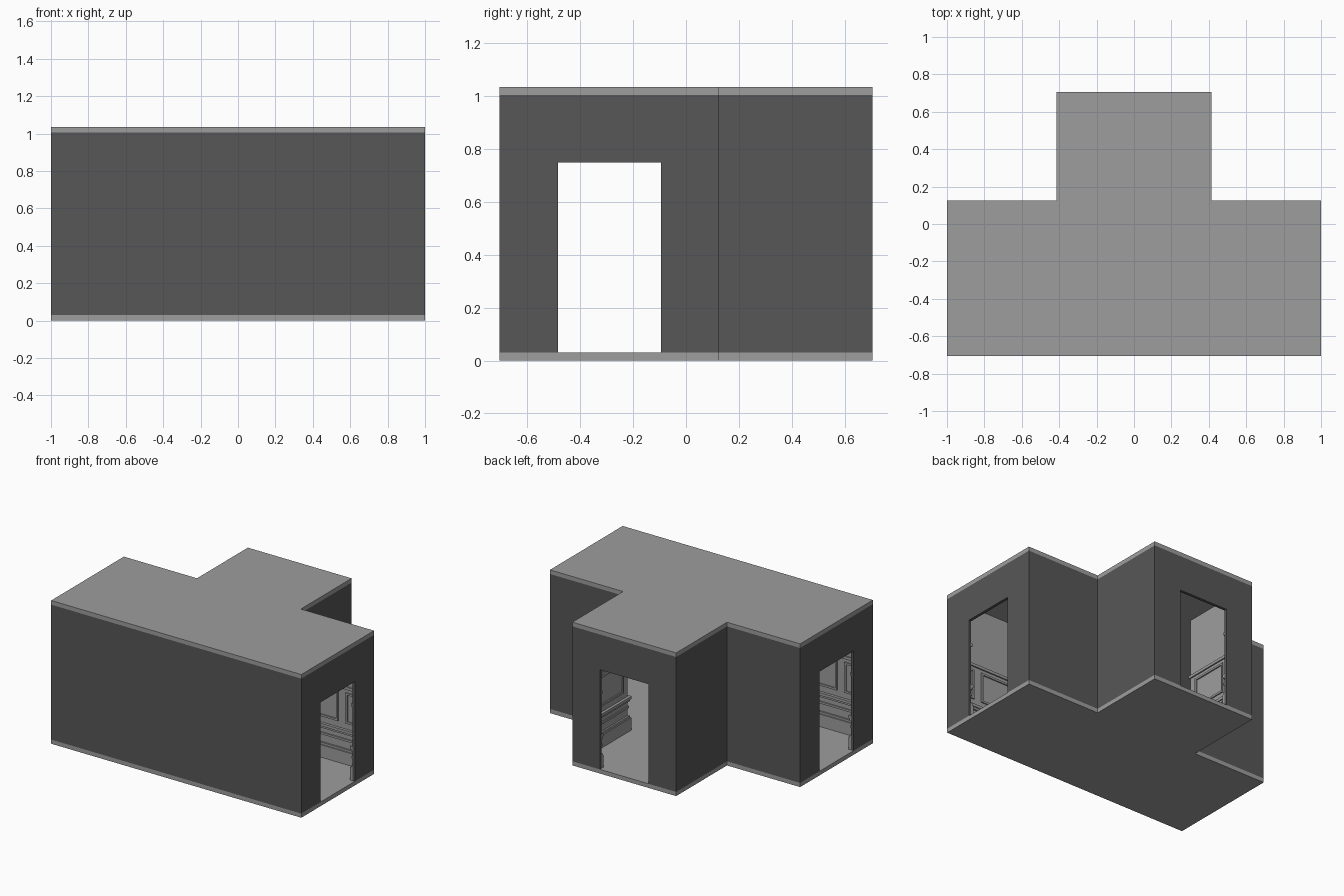
import bpy, bmesh
from mathutils import Vector

if "Cube" in bpy.data.objects:
    bpy.data.objects.remove(bpy.data.objects["Cube"])


def material(name, value):
    m = bpy.data.materials.new(name)
    m.use_nodes = True
    colour = (value, value, value, 1)
    m.diffuse_color = colour
    m.node_tree.nodes["Principled BSDF"].inputs["Base Color"].default_value = colour
    return m


LIGHT = material("light grey plaster", 0.34)
DARK = material("dark grey shell", 0.095)

FLOOR, CEILING, TOP = 0.03, 1.005, 1.035
THICK, DOOR_TOP, DOOR_HALF = 0.02, 0.75, 0.195

# T-shaped plan, counter-clockwise; half is mirrored
half = [(1, -0.705), (1, 0.125), (0.415, 0.125), (0.415, 0.705)]
plan = [Vector(p) for p in half + [(-x, y) for x, y in reversed(half)]]
DOOR_EDGES = (0, 3, 6)
N = len(plan)


def direction(i):
    return (plan[(i + 1) % N] - plan[i % N]).normalized()


def inward(i):
    d = direction(i)
    return Vector((-d.y, d.x))


def reflex(i):
    return direction(i - 1).cross(direction(i)) < 0


inner = [plan[i] + THICK * (inward(i - 1) + inward(i)) for i in range(N)]


def finish(name, bm, mats):
    mesh = bpy.data.meshes.new(name)
    bm.to_mesh(mesh)
    bm.free()
    for m in mats:
        mesh.materials.append(m)
    ob = bpy.data.objects.new(name, mesh)
    bpy.context.scene.collection.objects.link(ob)
    return ob


# Floor and ceiling slabs
def slab(name, z0, z1):
    bm = bmesh.new()
    face = bm.faces.new([bm.verts.new((p.x, p.y, z0)) for p in plan])
    ext = bmesh.ops.extrude_face_region(bm, geom=[face])
    moved = [v for v in ext["geom"] if isinstance(v, bmesh.types.BMVert)]
    bmesh.ops.translate(bm, verts=moved, vec=(0, 0, z1 - z0))
    bmesh.ops.recalc_face_normals(bm, faces=bm.faces)
    finish(name, bm, [LIGHT])


slab("floor_slab", 0, FLOOR)
slab("ceiling_slab", CEILING, TOP)

# Walls: dark outside, light inside, with a doorway at each end
bm = bmesh.new()


def quad(a, b, z0, z1, mat):
    f = bm.faces.new([bm.verts.new((p.x, p.y, z))
                      for p, z in ((a, z0), (b, z0), (b, z1), (a, z1))])
    f.material_index = mat


for i in range(N):
    a, b, c, d = plan[i], plan[(i + 1) % N], inner[i], inner[(i + 1) % N]
    if i not in DOOR_EDGES:
        quad(a, b, FLOOR, CEILING, 0)
        quad(d, c, FLOOR, CEILING, 1)
        continue
    mid, step, deep = (a + b) / 2, direction(i) * DOOR_HALF, inward(i) * THICK
    j, k = mid - step, mid + step
    for p, q, z in ((a, j, FLOOR), (j, k, DOOR_TOP), (k, b, FLOOR)):
        quad(p, q, z, CEILING, 0)
    for p, q, z in ((d, k + deep, FLOOR), (k + deep, j + deep, DOOR_TOP),
                    (j + deep, c, FLOOR)):
        quad(p, q, z, CEILING, 1)
    # Door reveals
    quad(j, j + deep, FLOOR, DOOR_TOP, 0)
    quad(k + deep, k, FLOOR, DOOR_TOP, 0)
    bm.faces.new([bm.verts.new((p.x, p.y, DOOR_TOP))
                  for p in (j, j + deep, k + deep, k)])
bmesh.ops.remove_doubles(bm, verts=bm.verts, dist=0.0001)
finish("walls", bm, [DARK, LIGHT])


# Interior mouldings: bars running along the inner wall faces
def bar(bm, i, u0, u1, z0, z1, depth):
    d, n, o = direction(i), inward(i), inner[i]
    ring = [o + d * u0, o + d * u1, o + d * u1 + n * depth, o + d * u0 + n * depth]
    lo = [bm.verts.new((p.x, p.y, z0)) for p in ring]
    hi = [bm.verts.new((p.x, p.y, z1)) for p in ring]
    bm.faces.new(lo[::-1])
    bm.faces.new(hi)
    for s in range(4):
        t = (s + 1) % 4
        bm.faces.new((lo[s], lo[t], hi[t], hi[s]))


def runs(i, depth):
    length = (inner[(i + 1) % N] - inner[i]).length
    start = -depth if reflex(i) else 0
    end = length + (depth if reflex((i + 1) % N) else 0)
    if i not in DOOR_EDGES:
        return [(start, end)]
    return [(start, length / 2 - DOOR_HALF), (length / 2 + DOOR_HALF, end)]


def moulding(name, *layers):
    bm = bmesh.new()
    for z0, z1, depth in layers:
        for i in range(N):
            for u0, u1 in runs(i, depth):
                bar(bm, i, u0, u1, z0, z1, depth)
    finish(name, bm, [LIGHT])


moulding("baseboard", (FLOOR, 0.12, 0.02), (0.12, 0.135, 0.012))
moulding("dado_rail", (0.19, 0.205, 0.008), (0.24, 0.255, 0.012), (0.255, 0.275, 0.02))
moulding("upper_rail", (0.565, 0.585, 0.01))


# Raised panel frames between the rails
def frame(bm, i, u0, u1, z0=0.32, z1=0.54, w=0.014, depth=0.009):
    bar(bm, i, u0, u1, z0, z0 + w, depth)
    bar(bm, i, u0, u1, z1 - w, z1, depth)
    bar(bm, i, u0, u0 + w, z0 + w, z1 - w, depth)
    bar(bm, i, u1 - w, u1, z0 + w, z1 - w, depth)


bm = bmesh.new()
spans = ((0.06, 0.19), (0.25, 0.53))
for i in range(N):
    length = (inner[(i + 1) % N] - inner[i]).length
    if i in DOOR_EDGES:
        continue
    for u0, u1 in spans:
        # The narrow panel sits at the doorway end of each run
        if not reflex(i):
            frame(bm, i, u0, u1)
        if not reflex((i + 1) % N):
            frame(bm, i, length - u1, length - u0)
    if length > 1:
        frame(bm, i, 0.6, length - 0.6)
finish("wall_panels", bm, [LIGHT])
